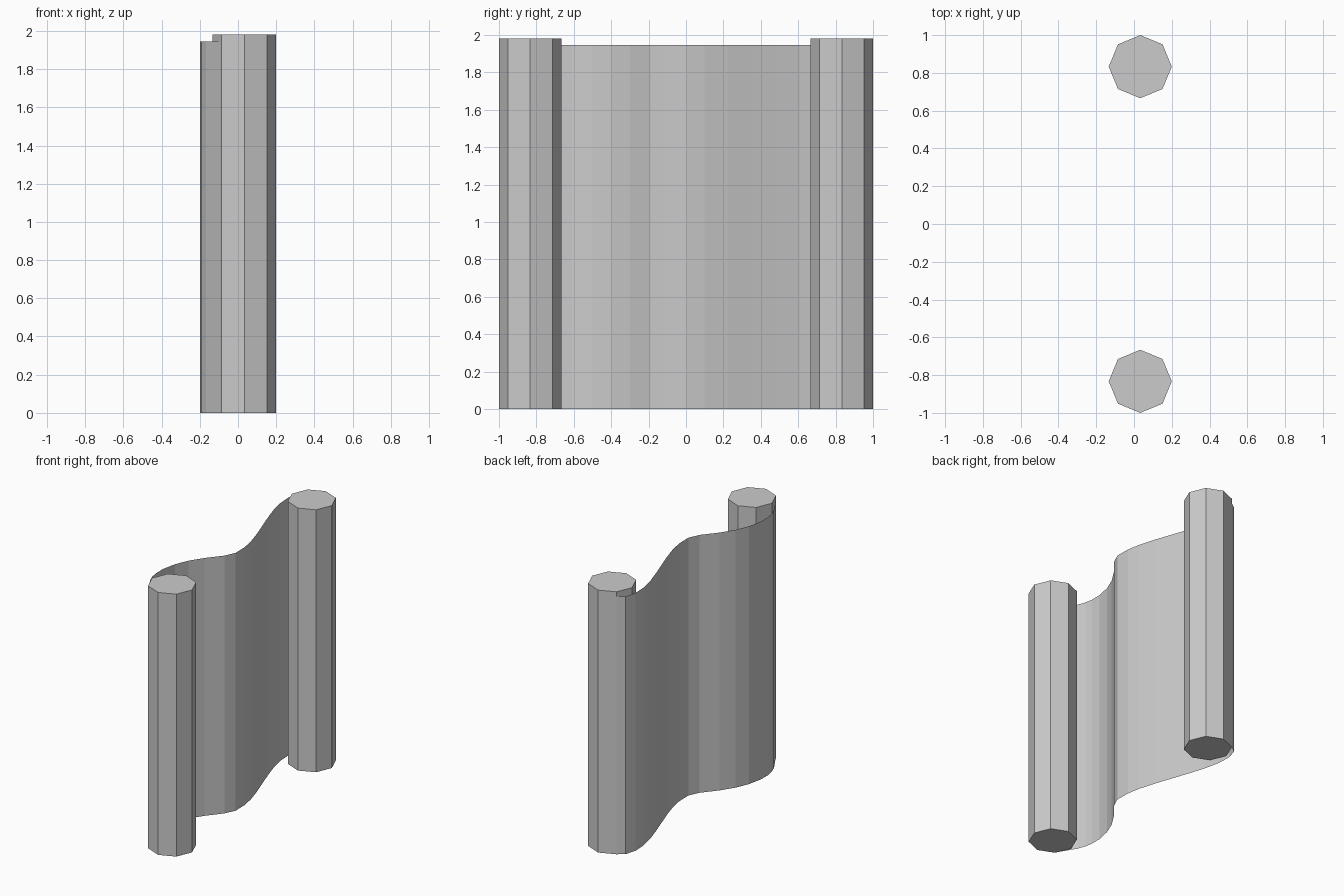
import bpy, bmesh

if "Cube" in bpy.data.objects:
    bpy.data.objects.remove(bpy.data.objects["Cube"])

ROLL_H, SHEET_H = 1.98, 1.945


def roller(name, y):
    bpy.ops.mesh.primitive_cylinder_add(vertices=8, radius=0.167, depth=ROLL_H,
                                        location=(0.033, y, ROLL_H / 2))
    bpy.context.object.name = name


# Octagonal rolls at both ends of the scroll
roller("front_roll", -0.833)
roller("back_roll", 0.833)

# Wavy sheet: plan profile extruded upwards
profile = [(-0.085, 0.951), (-0.135, 0.915), (-0.16, 0.83), (-0.155, 0.73),
           (-0.13, 0.61), (-0.085, 0.47), (-0.04, 0.34), (0.0, 0.225),
           (0.037, 0.10), (0.055, 0.0), (0.057, -0.11), (0.02, -0.19),
           (-0.07, -0.30), (-0.135, -0.40), (-0.177, -0.50), (-0.2, -0.61),
           (-0.2, -0.69), (-0.19, -0.75), (-0.167, -0.81), (-0.085, -0.947)]
bm = bmesh.new()
verts = [bm.verts.new((x, y, 0)) for x, y in profile]
edges = [bm.edges.new(pair) for pair in zip(verts, verts[1:])]
top = bmesh.ops.extrude_edge_only(bm, edges=edges)["geom"]
bmesh.ops.translate(bm, vec=(0, 0, SHEET_H),
                    verts=[g for g in top if isinstance(g, bmesh.types.BMVert)])
mesh = bpy.data.meshes.new("scroll_sheet")
bm.to_mesh(mesh)
bm.free()
bpy.context.collection.objects.link(bpy.data.objects.new("scroll_sheet", mesh))
